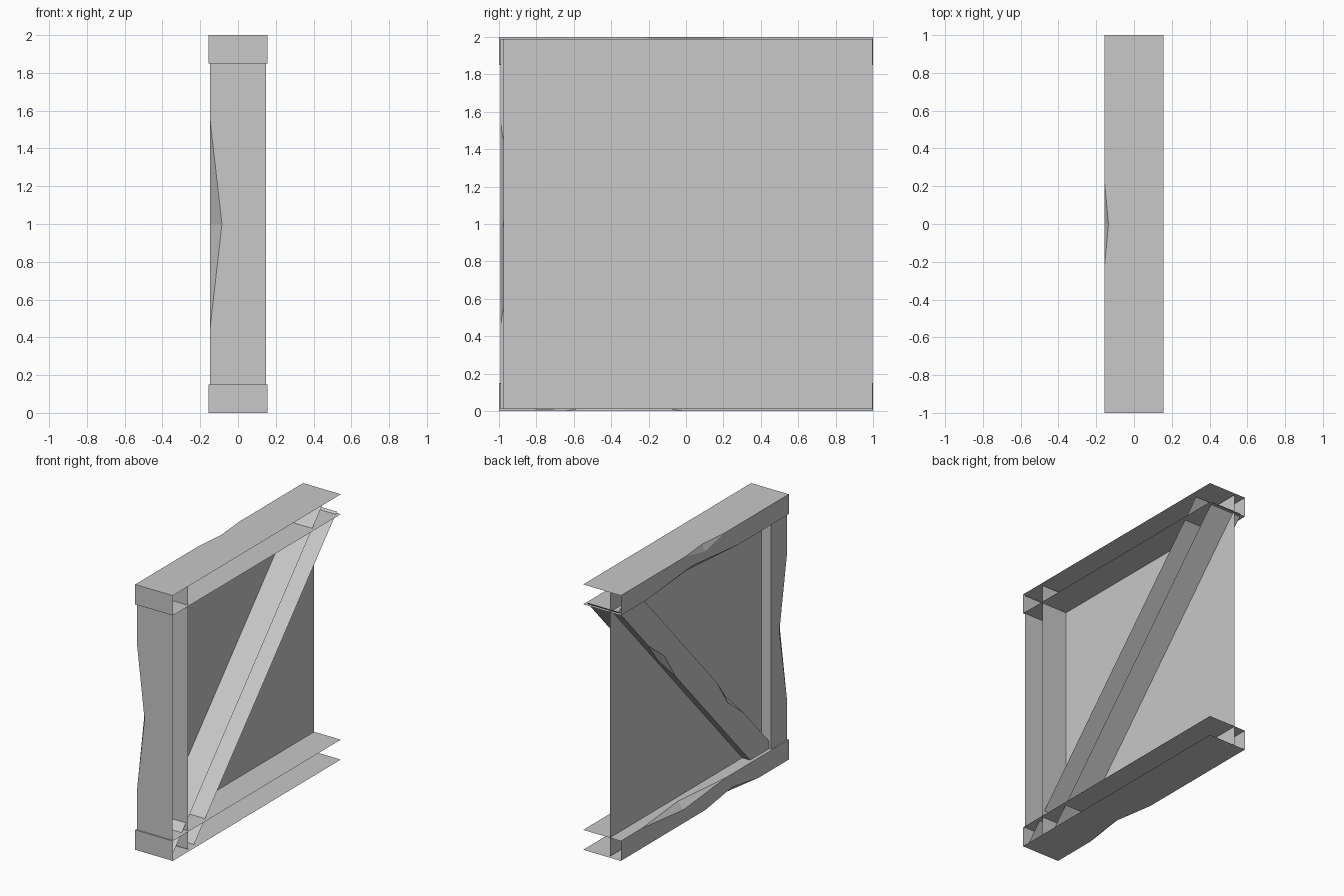
import bpy
from mathutils import Vector

old = bpy.data.objects.get("Cube")
if old:
    bpy.data.objects.remove(old, do_unlink=True)

grey = bpy.data.materials.new("plain_grey")
grey.use_nodes = True
grey.diffuse_color = (0.58, 0.58, 0.58, 1)
grey.node_tree.nodes["Principled BSDF"].inputs["Base Color"].default_value = (0.58, 0.58, 0.58, 1)


def add_mesh(name, polygons):
    """Make an object from separate polygons given as lists of points."""
    points, faces = [], []
    for polygon in polygons:
        faces.append(range(len(points), len(points) + len(polygon)))
        points.extend(polygon)
    mesh = bpy.data.meshes.new(name)
    mesh.from_pydata(points, [], [list(f) for f in faces])
    mesh.materials.append(grey)
    obj = bpy.data.objects.new(name, mesh)
    bpy.context.collection.objects.link(obj)
    return obj


def channel(name, half, width, origin, along, across, spans, chips, cap=False):
    """Open-backed plank: a face at -x and two flanges, with chipped corners.
    Each chip is (edge, centre, half length, depth in x, depth across)."""
    origin, along, across = (Vector((0, *v)) for v in (origin, along, across))

    def point(x, u, w):
        return origin + along * u + across * w + Vector((x, 0, 0))

    polygons, side = [], []
    for edge, (start, end) in enumerate(spans):
        w = edge * width
        inward = -1 if edge else 1
        flange_edge = [point(-half, start, w)]
        side_edge = [point(-half, start, w)]
        for where, centre, reach, deep_x, deep_w in chips:
            if where != edge:
                continue
            a = point(-half, centre - reach, w)
            b = point(-half, centre + reach, w)
            p = point(-half + deep_x, centre, w)
            q = point(-half, centre, w + inward * deep_w)
            flange_edge += [a, p, b]
            side_edge += [a, q, b]
            polygons += [[a, p, q], [p, b, q]]
        flange_edge.append(point(-half, end, w))
        side_edge.append(point(-half, end, w))
        polygons.append(flange_edge + [point(half, end, w), point(half, start, w)])
        side += side_edge[::-1] if edge else side_edge
    polygons.append(side)
    if cap:
        u = spans[0][0]
        polygons.append([point(-half, u, 0), point(half, u, 0),
                         point(half, u, width), point(-half, u, width)])
    return add_mesh(name, polygons)


# Horizontal rails, closed at the front end
full = [(-1, 1), (-1, 1)]
channel("bottom_rail", 0.157, 0.15, (0, 0), (1, 0), (0, 1), full,
        [(0, -0.33, 0.32, 0.05, 0.05), (1, 0.25, 0.5, 0.05, 0.05)], cap=True)
channel("top_rail", 0.157, 0.15, (0, 1.85), (1, 0), (0, 1), full,
        [(0, 0.15, 0.55, 0.05, 0.05), (1, 0, 0.235, 0.022, 0.05)], cap=True)

# Upright post at the front
channel("front_post", 0.147, 0.187, (-0.992, 0), (0, 1), (1, 0),
        [(0.01, 1.99)] * 2, [(0, 1.0, 0.545, 0.062, 0.09)])

# Diagonal brace
channel("diagonal_brace", 0.13, 0.205, (-0.71, 0.005), (0.675, 0.738), (-0.738, 0.675),
        [(0, 2.52), (-0.17, 2.49)],
        [(0, 1.75, 0.24, 0.04, 0.04), (1, 0.77, 0.24, 0.04, 0.04)])

# Thin backing panel
add_mesh("panel", [[(-0.065, y, z) for y, z in
                    ((-0.975, 0.01), (0.998, 0.01), (0.998, 1.99), (-0.975, 1.99))]])
